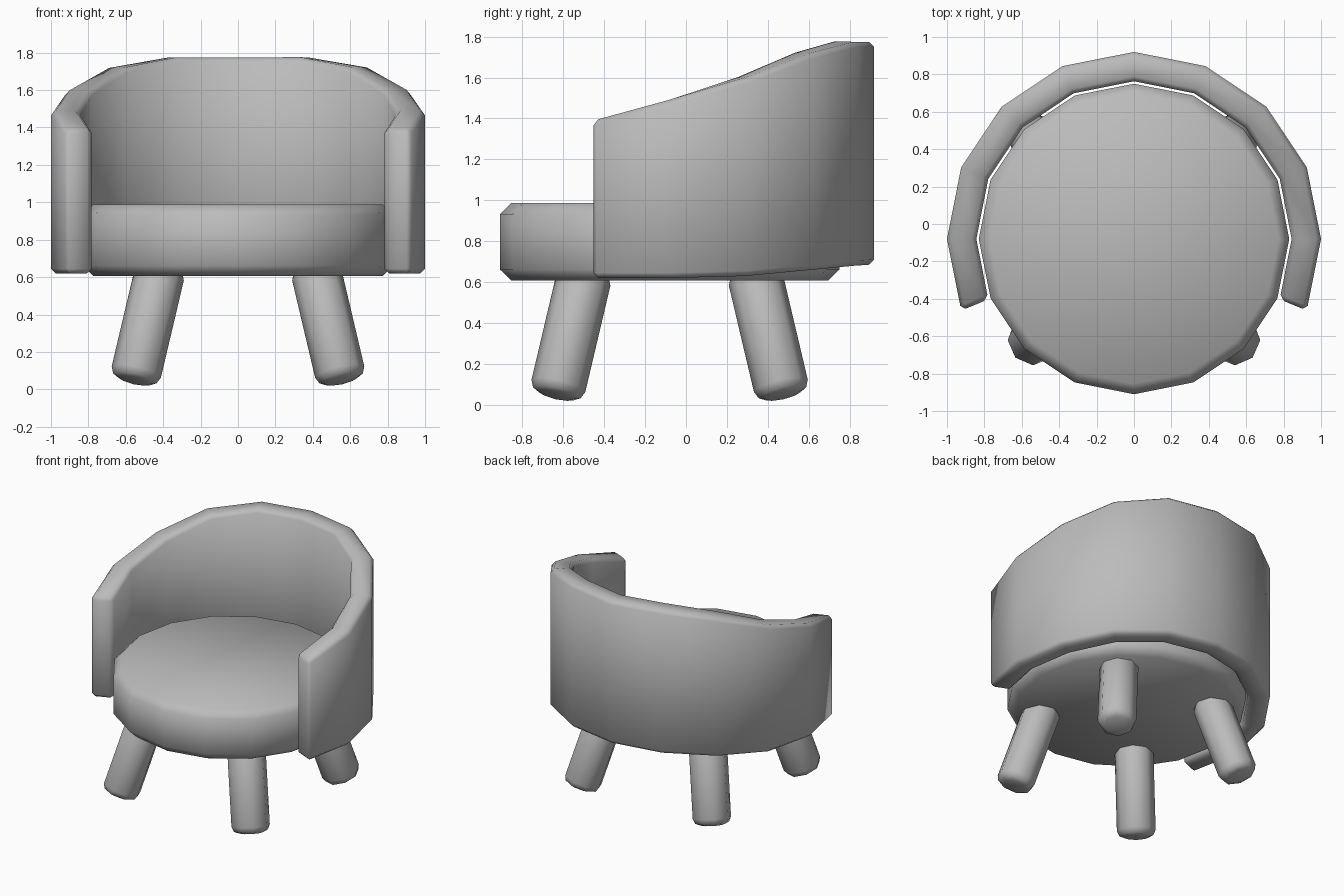
import bpy, bmesh, math
from mathutils import Vector

cube = bpy.data.objects.get("Cube")
if cube:
    bpy.data.objects.remove(cube, do_unlink=True)

CENTRE_Y = -0.08
STEP = math.radians(22.5)

grey = bpy.data.materials.new("plain grey")
grey.use_nodes = True
grey.diffuse_color = (0.5, 0.5, 0.5, 1)
grey.node_tree.nodes["Principled BSDF"].inputs["Base Color"].default_value = (0.5, 0.5, 0.5, 1)


def finish(name, bm, bevel, segments=1):
    """Bevel the hard edges, then make a smooth shaded object."""
    bmesh.ops.recalc_face_normals(bm, faces=bm.faces)
    hard = [e for e in bm.edges if e.calc_face_angle(0) > math.radians(50)]
    bmesh.ops.bevel(bm, geom=hard, offset=bevel, offset_type='OFFSET',
                    segments=segments, profile=0.5, affect='EDGES', clamp_overlap=True)
    mesh = bpy.data.meshes.new(name)
    bm.to_mesh(mesh)
    bm.free()
    mesh.materials.append(grey)
    obj = bpy.data.objects.new(name, mesh)
    bpy.context.collection.objects.link(obj)
    bpy.ops.object.select_all(action='DESELECT')
    obj.select_set(True)
    bpy.context.view_layer.objects.active = obj
    bpy.ops.object.shade_smooth_by_angle(angle=math.radians(60))
    return obj


def ring_point(radius, angle, z):
    return Vector((radius * math.cos(angle), CENTRE_Y + radius * math.sin(angle), z))


def prism(sides, radius, depth):
    bm = bmesh.new()
    bmesh.ops.create_cone(bm, cap_ends=True, segments=sides,
                          radius1=radius, radius2=radius, depth=depth)
    return bm


# Round cushion seat
seat = finish("seat", prism(16, 0.83, 0.38), 0.055)
seat.location = (0, CENTRE_Y, 0.797)

# Wrap-around backrest: rectangular sections swept from arm to arm
tops = [1.39, 1.49, 1.60, 1.72, 1.775, 1.775]
bottoms = [0.62, 0.62, 0.63, 0.66, 0.68, 0.685]
bm = bmesh.new()
sections = []
for i in range(11):
    k = min(i, 10 - i)
    a = (i - 1) * STEP
    corners = [(1.0, bottoms[k]), (1.0, tops[k]), (0.843, tops[k]), (0.843, bottoms[k])]
    sections.append([bm.verts.new(ring_point(r, a, z)) for r, z in corners])
for s, t in zip(sections, sections[1:]):
    for j in range(4):
        n = (j + 1) % 4
        bm.faces.new((s[j], s[n], t[n], t[j]))
bm.faces.new(sections[0])
bm.faces.new(sections[-1])
finish("backrest", bm, 0.025)

# Four splayed legs
for depth_name, sy in (("front", -1), ("back", 1)):
    for side_name, sx in (("left", 1), ("right", -1)):
        foot = Vector((sx * 0.555, CENTRE_Y + sy * 0.555, 0.045))
        top = Vector((sx * 0.41, CENTRE_Y + sy * 0.41, 0.66))
        axis = top - foot
        leg = finish(f"{depth_name}_{side_name}_leg", prism(8, 0.135, axis.length), 0.05, 2)
        leg.location = (foot + top) / 2
        leg.rotation_euler = axis.to_track_quat('Z', 'Y').to_euler()
